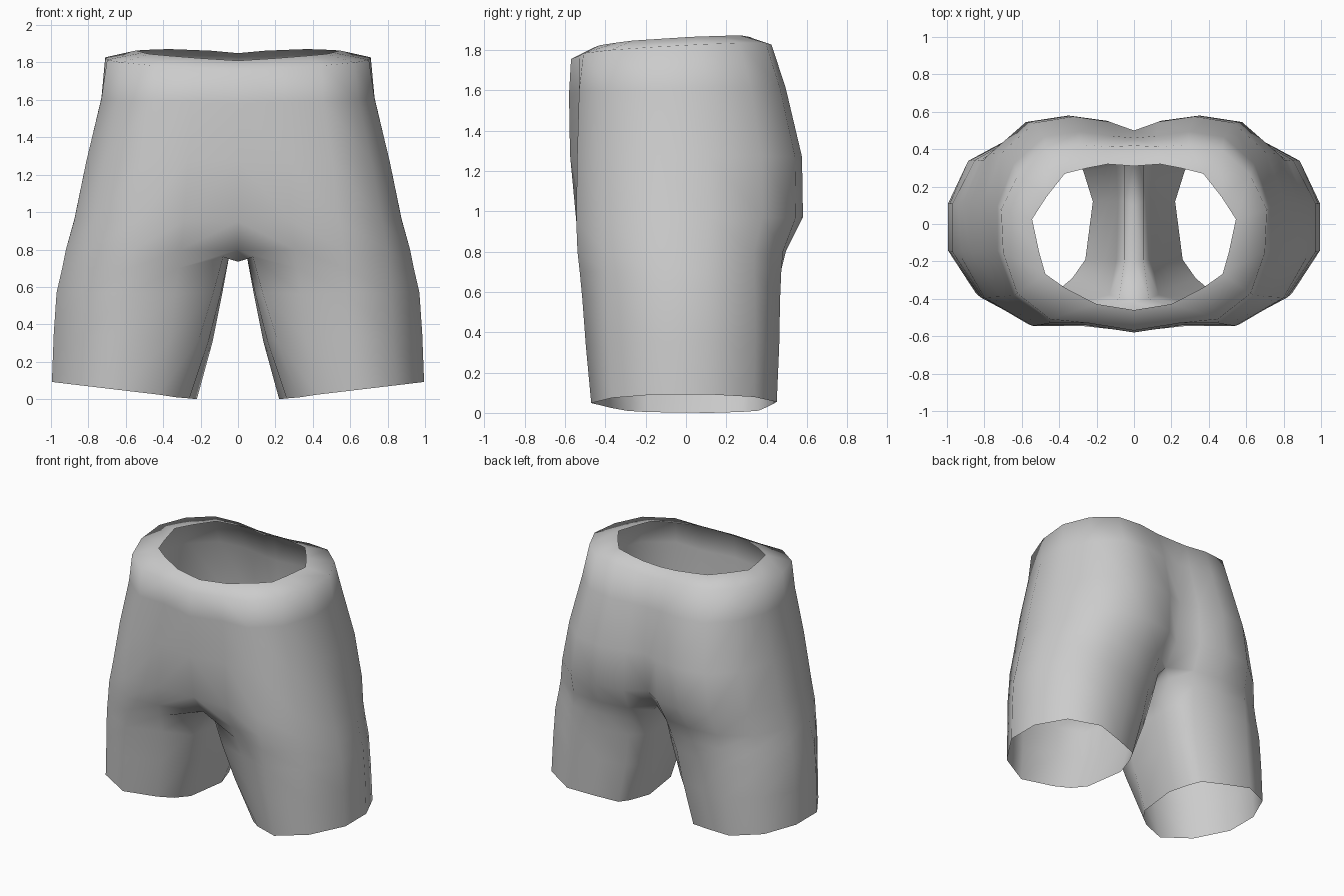
import bpy, bmesh

cube = bpy.data.objects.get("Cube")
if cube:
    bpy.data.objects.remove(cube, do_unlink=True)

# Half cross-sections (width, depth), front to back: rounded, hips, leg
ROUND = [(.37, -.93), (.68, -.74), (.87, -.58), (.93, -.33),
         (1, .08), (.86, .45), (.68, .84), (.47, .93), (.26, 1)]
HIPS = [(.33, -.93), (.62, -.93), (.88, -.67), (1, -.25),
        (1, .2), (.88, .65), (.66, .94), (.40, 1), (.16, .95)]
LEG = [(.26, -.78), (.53, -1), (.81, -.78), (1, -.3),
       (1, .24), (.86, .75), (.59, 1), (.33, .9), (.12, .8)]


def mix(a, b, t):
    return a + (b - a) * t


def outer(shape, inner, width, front, back, z_front, z_back, rise):
    """Outer arc of a ring; shape 0 = rounded, 1 = hips, 2 = leg."""
    a, b, t = (ROUND, HIPS, shape) if shape <= 1 else (HIPS, LEG, shape - 1)
    pts = []
    for (u0, v0), (u1, v1) in zip(a, b):
        u, v = mix(u0, u1, t), mix(v0, v1, t)
        y = v * back if v > 0 else -v * front
        pts.append((mix(inner, width, u), y, mix(z_front, z_back, (v + 1) / 2) + rise * u))
    return pts


# Torso: arc settings, then centre front and centre back (y, z)
torso = [
    ((0, 0, .545, -.46, .32, 1.81, 1.855, .03), (-.46, 1.81), (.31, 1.85)),
    ((.8, 0, .71, -.57, .43, 1.755, 1.81, .04), (-.57, 1.755), (.42, 1.81)),
    ((1, 0, .73, -.57, .495, 1.58, 1.6, .02), (-.58, 1.58), (.46, 1.6)),
    ((1, 0, .81, -.58, .575, 1.28, 1.27, 0), (-.575, 1.28), (.5, 1.27)),
    ((1, 0, .875, -.585, .58, .95, .97, 0), (-.53, .95), (.46, .97)),
    ((1.2, .02, .92, -.57, .505, .8, .8, 0), (-.42, .80), (.35, .82)),
]
# Legs: arc settings, then inner-thigh height, spread (0 = crotch, 1 = hem)
legs = [
    ((1.4, .05, .94, -.55, .49, .70, .70, 0), .75, 0),
    ((1.7, .085, .97, -.525, .475, .56, .56, .01), .56, .2),
    ((1.9, .135, .985, -.5, .465, .31, .31, .04), .31, .55),
    ((2, .22, .995, -.47, .45, 0, 0, .092), 0, 1),
]

bm = bmesh.new()


def ring(points):
    return [bm.verts.new(p) for p in points]


def bridge(a, b, closed=False):
    n = len(a)
    for i in range(n if closed else n - 1):
        j = (i + 1) % n
        bm.faces.new((a[i], b[i], b[j], a[j]))


# Waistband fold and hips
prev = None
for arc, (fy, fz), (by, bz) in torso:
    cur = ring([(0, fy, fz)] + outer(*arc) + [(0, by, bz)])
    if prev:
        bridge(prev, cur)
    prev = cur

# Crotch seam closes the last hip ring into a leg opening
prev = prev + ring([(0, .1, .735), (0, -.2, .735)])

# Leg tube down to the tilted hem
for arc, z, s in legs:
    x = arc[1]
    inner = [(x + mix(0, .05, s), mix(.32, .28, s), z + .005),
             (x, .12, z), (x + .04 * s, -.19, z + .004 * s)]
    front = (x + mix(.03, .11, s), mix(-.40, -.29, s), z + .01)
    cur = ring([front] + outer(*arc) + inner)
    bridge(prev, cur, True)
    prev = cur

bmesh.ops.recalc_face_normals(bm, faces=bm.faces)
# Make the outermost face look outwards
side = max(bm.faces, key=lambda f: f.calc_center_median().x)
if side.normal.x < 0:
    bmesh.ops.reverse_faces(bm, faces=bm.faces)

mesh = bpy.data.meshes.new("shorts")
bm.to_mesh(mesh)
bm.free()
shorts = bpy.data.objects.new("shorts", mesh)
bpy.context.collection.objects.link(shorts)
for p in mesh.polygons:
    p.use_smooth = True

# Mirror the left half, welding the centre seam
mirror = shorts.modifiers.new("mirror", "MIRROR")
mirror.use_clip = True
mirror.merge_threshold = .001

# Cloth colour
cloth = bpy.data.materials.new("grey cloth")
cloth.use_nodes = True
colour = (.6, .6, .6, 1)
cloth.diffuse_color = colour
cloth.node_tree.nodes["Principled BSDF"].inputs["Base Color"].default_value = colour
mesh.materials.append(cloth)
